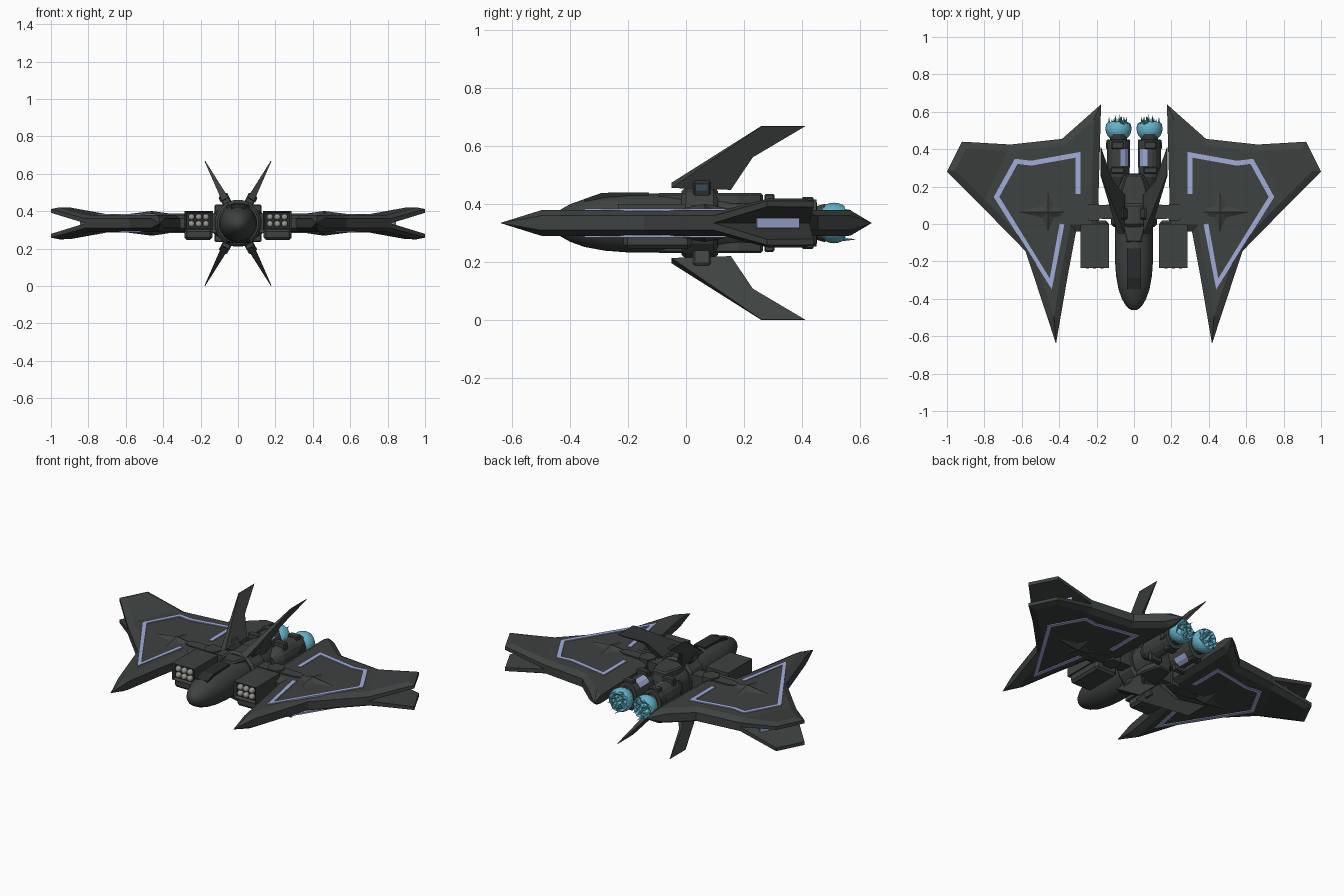
import bpy, bmesh, math, random
from mathutils import Matrix, Vector

if "Cube" in bpy.data.objects:
    bpy.data.objects.remove(bpy.data.objects["Cube"])

random.seed(4)
ZC = 0.335  # height of the symmetry plane; all parts are built around it


def material(name, col):
    m = bpy.data.materials.new(name)
    m.diffuse_color = (*col, 1)
    m.use_nodes = True
    m.node_tree.nodes["Principled BSDF"].inputs["Base Color"].default_value = m.diffuse_color
    return m


HULL = material("dark_hull", (0.047, 0.054, 0.052))
DARK = material("black_trim", (0.022, 0.026, 0.025))
LILAC = material("lilac_stripe", (0.36, 0.42, 0.70))
GLOW = material("cyan_glow", (0.13, 0.47, 0.60))
GREY = material("missile_grey", (0.30, 0.30, 0.28))
BLUE = material("steel_blue", (0.07, 0.14, 0.20))


def finish(name, bm, mats, mirror="", smooth=False, bevel=0):
    bmesh.ops.recalc_face_normals(bm, faces=bm.faces)
    me = bpy.data.meshes.new(name)
    bm.to_mesh(me)
    bm.free()
    ob = bpy.data.objects.new(name, me)
    ob.location.z = ZC
    bpy.context.collection.objects.link(ob)
    for m in mats:
        me.materials.append(m)
    if bevel:
        b = ob.modifiers.new("bevel", "BEVEL")
        b.width, b.segments = bevel, 1
    if mirror:
        mod = ob.modifiers.new("mirror", "MIRROR")
        mod.use_axis = ("X" in mirror, False, "Z" in mirror)
        mod.use_mirror_merge = False
    if smooth:
        bpy.ops.object.select_all(action="DESELECT")
        ob.select_set(True)
        bpy.context.view_layer.objects.active = ob
        bpy.ops.object.shade_smooth_by_angle(angle=math.radians(35))
    return ob


def loft(bm, rings):
    """Skin a list of equal-length point rings and cap both ends."""
    vs = [[bm.verts.new(p) for p in r] for r in rings]
    n = len(vs[0])
    for a, b in zip(vs, vs[1:]):
        for i in range(n):
            j = (i + 1) % n
            bm.faces.new((a[i], a[j], b[j], b[i]))
    bm.faces.new(vs[0][::-1])
    return bm.faces.new(vs[-1])


def prism(bm, pts, z0, z1):
    return loft(bm, [[(x, y, z) for x, y in pts] for z in (z0, z1)])


def lathe(bm, prof, n=24, cx=0, cz=0, sz=1):
    a = [2 * math.pi * (i + 0.5) / n for i in range(n)]
    loft(bm, [[(cx + r * math.cos(t), y, cz + sz * r * math.sin(t)) for t in a] for y, r in prof])


def box(bm, lo, hi):
    lo, hi = Vector(lo), Vector(hi)
    return bmesh.ops.create_cube(bm, size=1, matrix=Matrix.LocRotScale((lo + hi) / 2, None, hi - lo))


# fuselage with rounded nose
bm = bmesh.new()
lathe(bm, [(-.46, .012), (-.452, .028), (-.435, .045), (-.40, .065), (-.35, .083), (-.28, .096),
           (-.20, .102), (.12, .102), (.26, .085), (.27, .06)], 32)
finish("fuselage", bm, [HULL], smooth=True)

# canopy and dorsal / ventral spine
bm = bmesh.new()
side = [(-.35, .06), (-.35, .083), (-.29, .104), (-.13, .106), (-.13, .06)]
loft(bm, [[(x, y, z) for y, z in side] for x in (-.038, .038)])
finish("canopy", bm, [DARK])
bm = bmesh.new()
prism(bm, [(-.04, -.1), (.04, -.1), (.07, .02), (.07, .18), (.045, .265), (-.045, .265), (-.07, .18), (-.07, .02)], .06, .104)
finish("spine", bm, [HULL], "Z", bevel=.008)

# collar carrying the fins
bm = bmesh.new()
lathe(bm, [(-.015, .112), (0, .126), (.095, .126), (.11, .112)], 16)
finish("collar", bm, [HULL])

# four swept fins, radial from the collar
ang = math.radians(62)
d = Vector((math.cos(ang), 0, math.sin(ang)))
nrm = Vector((-math.sin(ang), 0, math.cos(ang)))
bm = bmesh.new()
shape = [(-.05, .147), (.26, .378), (.41, .378), (.23, .262), (.155, .14)]
loft(bm, [[d * r + Vector((0, y, 0)) + nrm * s * (.002 + .018 * (.378 - r) / .238) for y, r in shape]
          for s in (-1, 1)])
finish("fins", bm, [HULL], "XZ")
tilt = Matrix.Rotation(math.pi / 2 - ang, 3, "Y").to_quaternion()
bm = bmesh.new()
bmesh.ops.create_cube(bm, size=1, matrix=Matrix.LocRotScale(d * .14 + Vector((0, .055, 0)), tilt, (.05, .06, .07)))
finish("fin_mounts", bm, [HULL], "XZ", bevel=.006)
bm = bmesh.new()
bmesh.ops.create_cube(bm, size=1, matrix=Matrix.LocRotScale(d * .155 - nrm * .026 + Vector((0, .055, 0)), tilt, (.006, .04, .025)))
finish("mount_lights", bm, [BLUE], "X")

# wings: an upper and a lower half whose tips bend apart
outline = [(.176, .64), (.195, -.04), (.31, -.04), (.355, -.28), (.417, -.64), (.58, -.145), (.83, .11),
           (1.0, .28), (.92, .44), (.66, .425), (.385, .455)]
bend_p, bend_n = Vector((.66, .43, 0)), Vector((.906, .423, 0))
bm = bmesh.new()
top = prism(bm, outline, 0, .025)
bmesh.ops.recalc_face_normals(bm, faces=bm.faces)
bmesh.ops.inset_region(bm, faces=[top], thickness=.036, use_even_offset=True)
for v in top.verts:
    v.co.z = .045
for p, n in ((bend_p, bend_n), (Vector((0, -.5, 0)), Vector((0, 1, 0))), (Vector((0, .57, 0)), Vector((0, 1, 0)))):
    bmesh.ops.bisect_plane(bm, geom=bm.verts[:] + bm.edges[:] + bm.faces[:], plane_co=p, plane_no=n)
for v in bm.verts:
    dist = (v.co - bend_p).dot(bend_n)
    if dist > 0:
        v.co.z = v.co.z * (1 - .8 * dist) + .23 * dist
    if v.co.y < -.5:
        v.co.z *= (v.co.y + .641) / .141
    elif v.co.y > .57:
        v.co.z *= (.641 - v.co.y) / .071
finish("wings", bm, [HULL], "XZ")

# lilac strip inside the split wing tip
mid, along = bend_p + Vector((.07, -.15, 0)) + bend_n * .09, Vector((.423, -.906, 0))
bm = bmesh.new()
q = [mid + along * a + bend_n * b for a, b in ((-.08, 0), (.08, 0), (.08, -.008), (-.08, -.008))]
prism(bm, [(p.x, p.y) for p in q], -.018, .018)
finish("tip_gap_strips", bm, [LILAC], "X")

# lilac stripe following the wing outline, mitred at the corners
path = [Vector(p) for p in ((.385, .0), (.445, -.32), (.735, .145), (.63, .335), (.55, .325), (.30, .37), (.30, .16))]
rings = []
for i, p in enumerate(path):
    a = (p - path[i - 1]).normalized() if i else (path[1] - p).normalized()
    b = (path[i + 1] - p).normalized() if i < len(path) - 1 else a
    na, nb = Vector((-a.y, a.x)), Vector((-b.y, b.x))
    m = (na + nb).normalized()
    w = m * min(.013 / max(m.dot(na), .3), .03)
    rings.append([(c.x, c.y, z) for c, z in ((p + w, .041), (p + w, .05), (p - w, .05), (p - w, .041))])
bm = bmesh.new()
loft(bm, rings)
finish("wing_stripes", bm, [LILAC], "XZ")

# star-shaped bosses on the wings
bm = bmesh.new()
apex = bm.verts.new((.46, .065, .066))
reach = [.17, .045, .11, .045, .15, .045, .11, .045]
rim = [bm.verts.new((.46 + r * math.cos(i * math.pi / 4), .065 + r * math.sin(i * math.pi / 4), .044))
       for i, r in enumerate(reach)]
for i in range(8):
    bm.faces.new((apex, rim[i], rim[(i + 1) % 8]))
finish("wing_stars", bm, [HULL], "XZ")

# arms joining wings to the body, with hexagonal pads
bm = bmesh.new()
prism(bm, [(.09, .025), (.36, .035), (.42, .065), (.36, .095), (.09, .105)], -.052, .052)
prism(bm, [(.215 + .052 * math.cos(k * math.pi / 3), .063 + .052 * math.sin(k * math.pi / 3)) for k in range(6)], -.06, .06)
finish("wing_arms", bm, [HULL], "X")

# missile launchers: recessed upper box, plain lower box
bm = bmesh.new()
box(bm, (.135, -.235, -.035), (.285, .0, .065))
bm.faces.ensure_lookup_table()
front = min(bm.faces, key=lambda f: f.calc_center_median().y)
bmesh.ops.inset_region(bm, faces=[front], thickness=.012)
for v in front.verts:
    v.co.y += .02
front.material_index = 1
finish("launcher_box", bm, [HULL, DARK], "X")
bm = bmesh.new()
box(bm, (.137, -.215, -.09), (.287, .02, -.03))
finish("launcher_base", bm, [HULL], "X", bevel=.014)
bm = bmesh.new()
for i in range(3):
    for cz in (-.003, .034):
        lathe(bm, [(-.238, .006), (-.233, .014), (-.226, .0175), (-.2, .0175)], 12, .171 + .039 * i, cz)
finish("missiles", bm, [GREY], "X", smooth=True)

# twin engines, with lilac panels chosen by position
bm = bmesh.new()
lathe(bm, [(.19, .03), (.25, .058), (.31, .062), (.40, .062), (.41, .064), (.45, .064), (.452, .046), (.48, .052), (.482, .03)],
      16, .083, 0, 1.3)
for f in bm.faces:
    c = f.calc_center_median()
    if .31 < c.y < .40 and .03 < c.x < .075:
        f.material_index = 1
finish("engines", bm, [HULL, LILAC], "X")
bm = bmesh.new()
box(bm, (.05, .27, .05), (.125, .305, .1))
box(bm, (.055, .40, .05), (.12, .44, .09))
box(bm, (.125, .40, -.03), (.15, .44, .03))
finish("engine_clamps", bm, [HULL], "XZ", bevel=.005)

# ragged exhaust glow: flattened ball with small flame spikes
bm = bmesh.new()
ball = Matrix.Translation((.083, .51, 0))
bmesh.ops.create_icosphere(bm, subdivisions=3, radius=.07, matrix=ball)
for v in bm.verts:
    if v.co.y > .545:
        v.co.y = .54 + random.uniform(-.012, .012)
turn = Matrix.Rotation(-math.pi / 2, 4, "X")
for k in range(16):
    t, r = k * 2.4, .015 + .0028 * k
    h = random.uniform(.035, .06)
    loc = Matrix.Translation((.083 + r * math.cos(t), .525 + h / 2, r * math.sin(t)))
    bmesh.ops.create_cone(bm, segments=4, radius1=.008, radius2=.0005, depth=h, cap_ends=True, matrix=loc @ turn)
finish("exhaust_glow", bm, [GLOW], "X")
